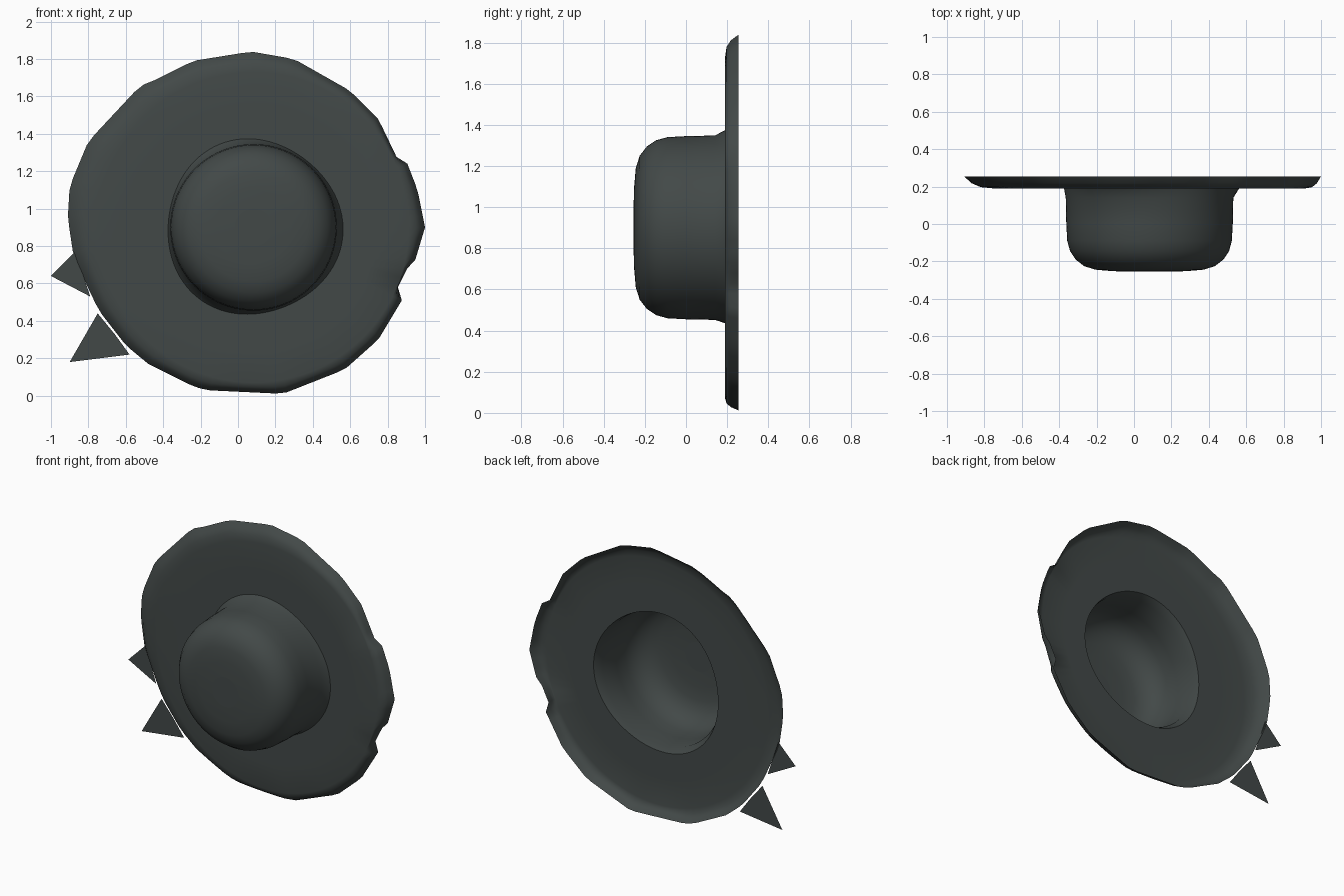
import bpy, bmesh, math
from mathutils import Vector

cube = bpy.data.objects.get("Cube")
if cube:
    bpy.data.objects.remove(cube)

CX, CZ, SEG = 0.083, 0.9, 96

felt = bpy.data.materials.new("dark_grey_green")
felt.use_nodes = True
colour = (0.055, 0.066, 0.064, 1)
felt.diffuse_color = colour
bsdf = felt.node_tree.nodes["Principled BSDF"]
bsdf.inputs["Base Color"].default_value = colour
bsdf.inputs["Roughness"].default_value = 0.9


def finish(name, bm, angle):
    mesh = bpy.data.meshes.new(name)
    bm.to_mesh(mesh)
    bm.free()
    ob = bpy.data.objects.new(name, mesh)
    bpy.context.collection.objects.link(ob)
    mesh.materials.append(felt)
    bpy.ops.object.select_all(action="DESELECT")
    ob.select_set(True)
    bpy.context.view_layer.objects.active = ob
    bpy.ops.object.shade_smooth_by_angle(angle=math.radians(angle))
    return ob


def sheet(name, rings, angle=35):
    """Skin a stack of rings; each ring is (radius function, depth)."""
    bm = bmesh.new()
    loops = []
    for radius, y in rings:
        loop = []
        for i in range(SEG):
            t = 2 * math.pi * i / SEG
            r = radius(t)
            loop.append(bm.verts.new((CX + r * math.cos(t), y, CZ + r * math.sin(t))))
        loops.append(loop)
    for a, b in zip(loops, loops[1:]):
        for i in range(SEG):
            j = (i + 1) % SEG
            bm.faces.new((a[i], a[j], b[j], b[i]))
    if name == "crown":
        bm.faces.new(loops[0])
    return finish(name, bm, angle)


# Ragged outer edge, walked clockwise from the top (x, z)
edge = [(.07, 1.84), (.30, 1.80), (.60, 1.63), (.75, 1.48), (.87, 1.23), (.89, 1.28),
        (.96, 1.10), (1.0, .90), (.94, .70), (.92, .71), (.83, .53), (.90, .55),
        (.75, .30), (.57, .14), (.24, .01), (-.18, .03), (-.26, .06), (-.48, .17),
        (-.60, .27), (-.74, .45), (-.78, .53), (-.88, .75), (-.91, .95),
        (-.90, 1.12), (-.80, 1.36), (-.52, 1.66), (-.48, 1.67), (-.24, 1.79)]
edge = [Vector((x - CX, z - CZ)) for x, z in edge]


def edge_radius(t):
    """Farthest crossing of a ray from the centre with the ragged outline."""
    d = Vector((math.cos(t), math.sin(t)))
    best = 0
    for a, b in zip(edge, edge[1:] + edge[:1]):
        s = b - a
        den = d.x * s.y - d.y * s.x
        if abs(den) > 1e-9:
            dist = (a.x * s.y - a.y * s.x) / den
            u = (a.x * d.y - a.y * d.x) / den
            if dist > 0 and -1e-6 <= u <= 1 + 1e-6:
                best = max(best, dist)
    return best


def const(r):
    return lambda t: r


def toward_edge(r, k):
    return lambda t: r + (edge_radius(t) - r) * k


def base_radius(t):
    # Slightly uneven flare where the crown meets the brim
    return 0.468 + 0.012 * math.cos(3 * t + 0.4)


# Crown, hollow and open at the back
profile = [(.10, -.255), (.20, -.252), (.29, -.244), (.35, -.225), (.395, -.19),
           (.425, -.145), (.440, -.09), (.445, .0), (.448, .14)]
sheet("crown", [(const(r), y) for r, y in profile] + [(base_radius, .19)], 50)

# Flat brim with its edge curling backwards
sheet("brim", [(base_radius, .19), (const(.65), .19), (const(.83), .19),
               (toward_edge(.83, .45), .197), (toward_edge(.83, .75), .218),
               (toward_edge(.83, 1), .255)], 50)

# Torn flat shards at the lower right edge
shards = {"upper_shard": [(-1.0, .64), (-.87, .77), (-.79, .53)],
          "lower_shard": [(-.90, .18), (-.75, .44), (-.66, .33), (-.58, .22)]}
for name, points in shards.items():
    bm = bmesh.new()
    bm.faces.new([bm.verts.new((x, .25, z)) for x, z in points])
    finish(name, bm, 30)
